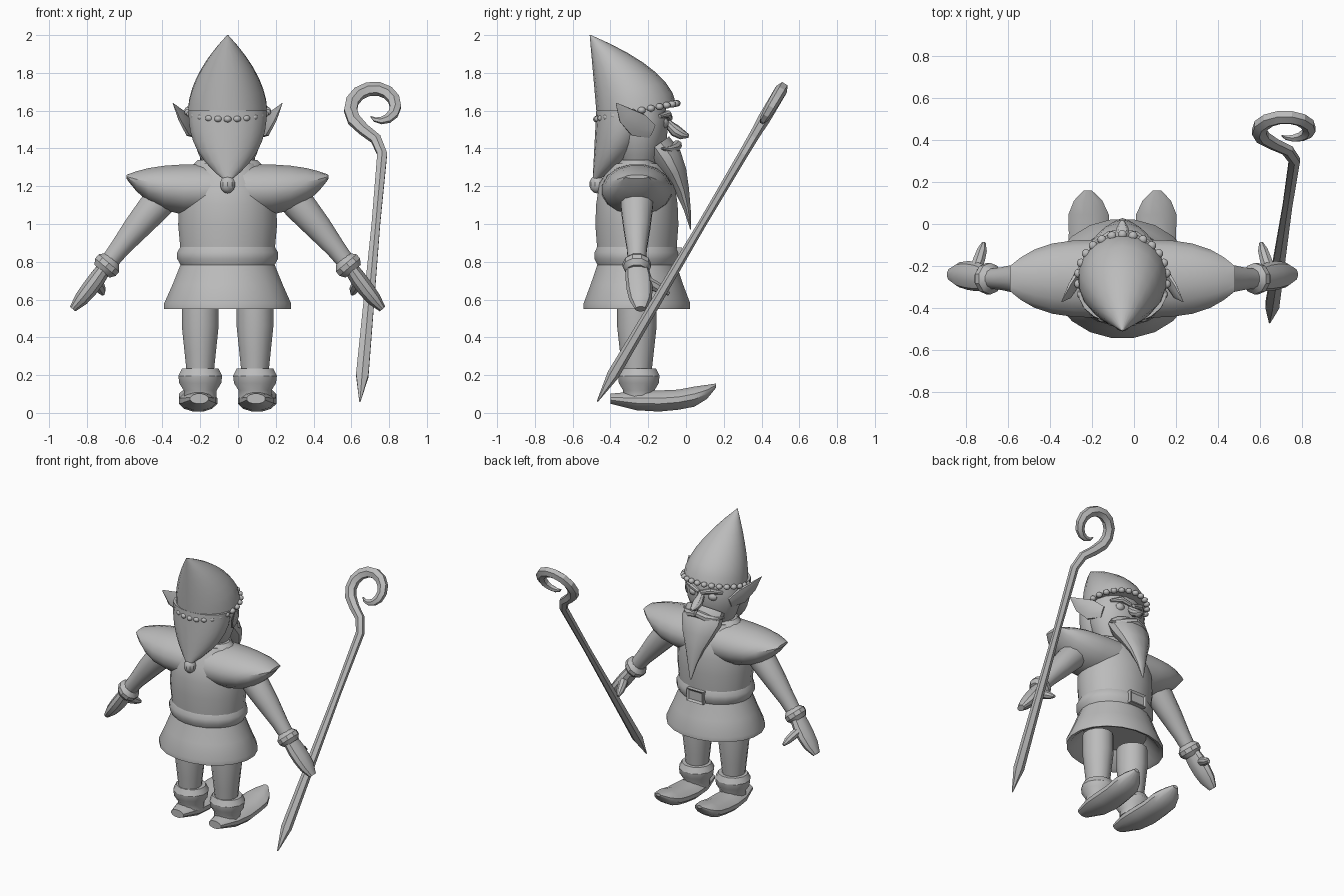
import bpy, bmesh, math
from mathutils import Vector, Matrix

if "Cube" in bpy.data.objects:
    bpy.data.objects.remove(bpy.data.objects["Cube"], do_unlink=True)

ROOT = Vector((-.055, -.26, 0))  # the body axis, all parts are placed from here
X, Y, Z = Vector((1, 0, 0)), Vector((0, 1, 0)), Vector((0, 0, 1))
OVAL = .84  # depth of the trunk against its width

shade = (.5, .5, .5, 1)
grey = bpy.data.materials.new("plain_grey")
grey.use_nodes = True
grey.diffuse_color = shade
grey.node_tree.nodes["Principled BSDF"].inputs["Base Color"].default_value = shade


def finish(name, bm, angle=32):
    """Turn a bmesh into a shaded object."""
    bmesh.ops.recalc_face_normals(bm, faces=bm.faces)
    mesh = bpy.data.meshes.new(name)
    bm.to_mesh(mesh)
    bm.free()
    mesh.materials.append(grey)
    part = bpy.data.objects.new(name, mesh)
    part.location = ROOT
    bpy.context.collection.objects.link(part)
    bpy.ops.object.select_all(action="DESELECT")
    part.select_set(True)
    bpy.context.view_layer.objects.active = part
    bpy.ops.object.shade_smooth_by_angle(angle=math.radians(angle))


def skin(name, centres, wide, deep, up=Y, axis=None, sides=16, angle=32):
    """Join oval rings, one around each centre, into a closed body."""
    bm = bmesh.new()
    rings = []
    last = len(centres) - 1
    for i, centre in enumerate(centres):
        along = axis or centres[min(i + 1, last)] - centres[max(i - 1, 0)]
        across = along.cross(up).normalized()
        upward = across.cross(along).normalized()
        ring = []
        for k in range(sides):
            turn = math.tau * (k + .5) / sides
            offset = across * wide[i] * math.cos(turn) + upward * deep[i] * math.sin(turn)
            ring.append(bm.verts.new(centre + offset))
        rings.append(ring)
    for low, high in zip(rings, rings[1:]):
        for k in range(sides):
            j = (k + 1) % sides
            bm.faces.new((low[k], low[j], high[j], high[k]))
    bm.faces.new(rings[0])
    bm.faces.new(rings[-1])
    finish(name, bm, angle)


def bezier(control, t):
    points = [Vector(p) for p in control]
    while len(points) > 1:
        points = [a.lerp(b, t) for a, b in zip(points, points[1:])]
    return points[0]


def sweep(name, control, wide, ratio=1, **options):
    """Skin evenly spaced rings along a Bezier path."""
    centres = [bezier(control, i / (len(wide) - 1)) for i in range(len(wide))]
    skin(name, centres, wide, [w * ratio for w in wide], **options)


def pair(name, control, wide, ratio=1, **options):
    """Sweep a part and its mirror image."""
    for tag, side in (("left", 1), ("right", -1)):
        mirrored = [(side * x, y, z) for x, y, z in control]
        sweep(name + "_" + tag, mirrored, wide, ratio, **options)


def ball(name, place, size):
    bm = bmesh.new()
    matrix = Matrix.Translation(place) @ Matrix.Diagonal((*size, 1))
    bmesh.ops.create_uvsphere(bm, u_segments=10, v_segments=7, radius=1, matrix=matrix)
    finish(name, bm)


def hanging_cone(name, base, tip, size, power, ratio, lean, axis):
    """Rounded cone whose back stays almost upright."""
    centres, wide, deep = [], [], []
    steps = 7
    for i in range(steps + 1):
        t = i / steps
        width = size * (1 - t ** power) + .003
        wide.append(width)
        deep.append(width * ratio)
        centres.append(Vector((0, width * ratio - .215 - lean * t, base + (tip - base) * t)))
    skin(name, centres, wide, deep, axis=axis, sides=18)


# Tunic with a hollow skirt, belt and collar
skirt_heights = (.66, .56, .55, .58, .68, .79)
skirt_wide = (.22, .31, .34, .34, .295, .25)
skin("tunic_skirt", [Z * h for h in skirt_heights], skirt_wide,
     [w * OVAL for w in skirt_wide], axis=Z, sides=20)
sweep("tunic_body", [Z * .78, Z * 1.32], (.25, .255, .265, .26, .24, .16), OVAL, sides=20)
sweep("belt", [Z * .78, Z * .885], (.25, .27, .27, .25), OVAL, sides=20)
sweep("collar", [Z * 1.26, Z * 1.34], (.2, .2, .16), .6)

# Belt buckle with a recessed middle
bm = bmesh.new()
bmesh.ops.create_cube(bm, size=1, matrix=Matrix.Translation((0, .225, .83))
                      @ Matrix.Diagonal((.13, .03, .09, 1)))
front = max(bm.faces, key=lambda face: face.calc_center_median().y)
bmesh.ops.inset_region(bm, faces=[front], thickness=.02)
bmesh.ops.translate(bm, verts=front.verts, vec=Y * -.01)
finish("belt_buckle", bm)

# Flared shoulders, one lens-shaped piece across the chest
reach = [math.sin(math.pi * i / 14) for i in range(-7, 8)]
thick = [.13 * (1 - u ** 4) + .01 for u in reach]
skin("shoulder_cape", [X * u * .535 + Z * (1.18 + .07 * u ** 4) for u in reach],
     [h + .05 for h in thick], thick, up=Z, axis=X)

# Arms, cuffs and mitten hands
wrist = (.65, 0, .77)
pair("arm", [(.28, 0, 1.21), (.5, 0, .97), wrist], (.09, .088, .073, .055, .046), sides=12)
pair("cuff", [(.61, 0, .815), (.665, 0, .75)], (.05, .075, .075, .055), sides=10)
pair("hand", [wrist, (.73, .02, .65), (.82, .02, .55)], (.04, .046, .046, .04, .02), 1.5, sides=10)
pair("thumb", [(.7, .04, .7), (.67, .12, .66), (.66, .17, .63)], (.03, .03, .025, .01),
     up=Z, sides=8)

# Legs, boot cuffs and curled shoes
pair("leg", [(.145, 0, .18), (.145, 0, .6)], (.07, .085, .1, .1), 1.05, sides=14)
pair("boot_cuff", [(.145, .01, .08), (.145, .01, .235)], (.09, .09, .115, .12, .1), .95, sides=12)
pair("shoe", [(.15, -.14, .075), (.16, .3, .03), (.165, .42, .145)],
     (.05, .095, .105, .1, .1, .07, .02), .55, up=Z, axis=Y, sides=12)

# Head with ears, eyes, brows, nose, moustache and beard
sweep("head", [(0, .01, 1.27), (0, .01, 1.65)], (.1, .155, .19, .2, .17), .8)
pair("ear", [(.17, .08, 1.49), (.23, -.04, 1.53), (.29, -.11, 1.64)],
     (.04, .07, .05, .003), .3, up=X, sides=8)
for tag, side in (("left", 1), ("right", -1)):
    ball("eye_" + tag, (side * .075, .135, 1.535), (.036, .034, .03))
pair("brow", [(.01, .175, 1.56), (.08, .18, 1.6), (.14, .12, 1.57)], (.015, .02, .01),
     up=Z, sides=8)
sweep("nose", [(0, .14, 1.57), (0, .2, 1.47), (0, .275, 1.465)],
      (.02, .026, .036, .03, .01), .9, sides=10)
pair("moustache", [(0, .215, 1.42), (.1, .2, 1.38), (.16, .13, 1.4)], (.025, .028, .018, .004),
     up=Z, sides=8)
ball("lower_lip", (0, .19, 1.385), (.04, .025, .016))
sweep("beard", [(0, .11, 1.42), (0, .25, 1.25), (0, .285, .97)],
      (.14, .15, .115, .07, .035, .005), .55, sides=12)

# Hat with a scalloped rim, and the hood tail ending in a bobble
hanging_cone("hat", 1.595, 2, .21, 1.8, 1, .035, Vector((0, -.2, 1)))
scallops = 26
for i in range(scallops):
    turn = math.tau * i / scallops
    spot = Vector((math.sin(turn), math.cos(turn), math.cos(turn) * .2)) * .21
    ball("rim_scallop", spot + Z * 1.597, (.022, .022, .018))
hanging_cone("hood_tail", 1.6, 1.22, .207, 2.5, .7, .02, Z)
ball("hood_bobble", (0, -.21, 1.21), (.042, .042, .048))

# Leaning staff whose head winds into a spiral, all in one tilted plane
trail = [(.695 + .09 * z, z, r) for z, r in
         ((.06, .004), (.2, .038), (.6, .032), (1, .026), (1.37, .03))]
trail += [(.785, 1.45, .032), (.72, 1.5, .034)]
turns = 13
for i in range(turns + 1):
    t = i / turns
    turn = math.radians(210 - 330 * t)
    radius = .135 - .08 * t * t
    trail.append((.785 + radius * math.cos(turn), 1.61 + radius * math.sin(turn) * .86,
                  .036 * (1 - t ** 4) + .003))
thickness = [r for x, z, r in trail]
skin("staff", [Vector((x, .59 * z - .245, z)) for x, z, r in trail], thickness,
     [r * .85 for r in thickness], up=Vector((0, 1, -.59)), sides=6, angle=20)
